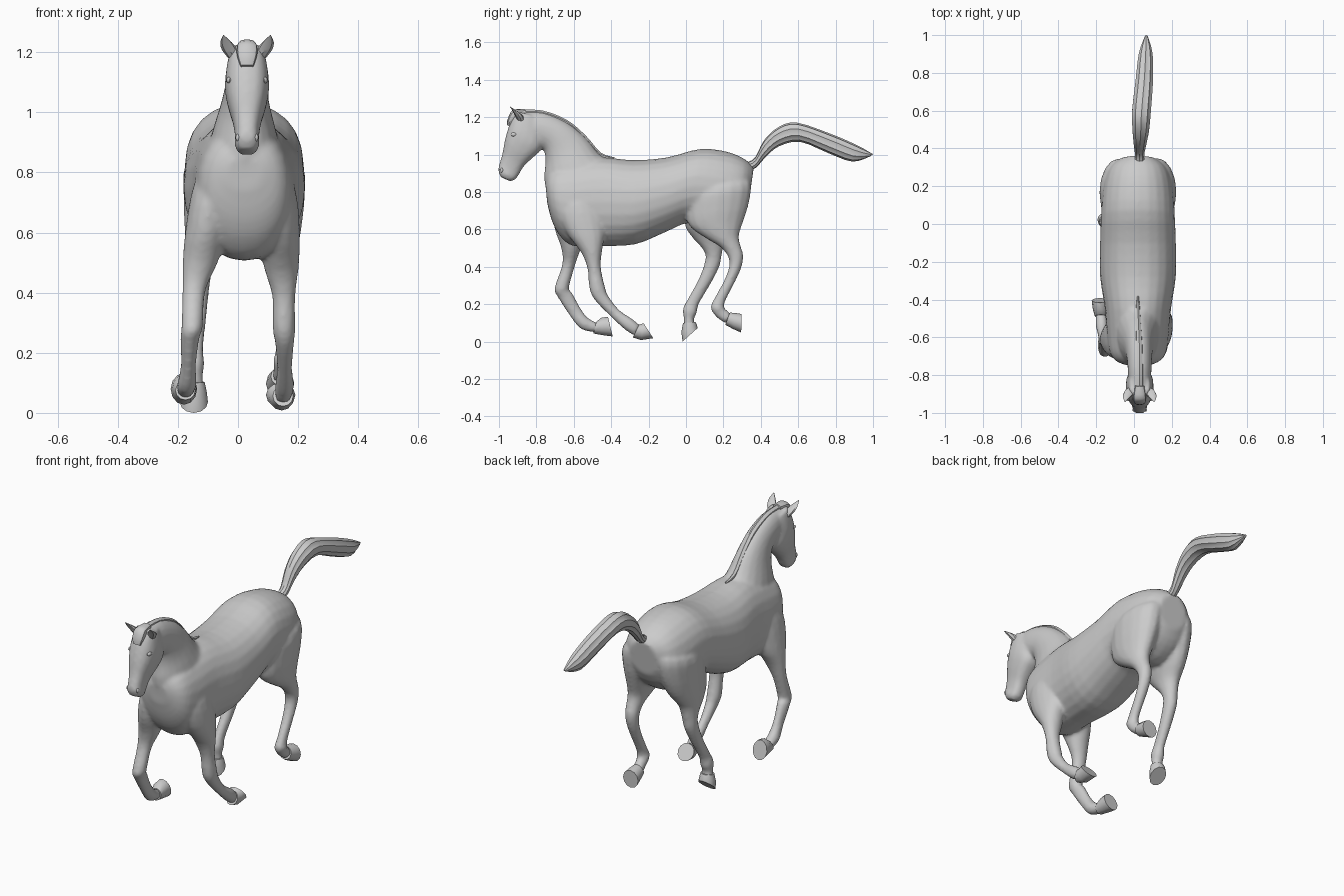
import bpy, bmesh
from math import cos, sin, pi
from mathutils import Vector


def finish(name, bm, angle=0.6):
    bmesh.ops.recalc_face_normals(bm, faces=bm.faces)
    me = bpy.data.meshes.new(name)
    bm.to_mesh(me)
    bm.free()
    ob = bpy.data.objects.new(name, me)
    bpy.context.collection.objects.link(ob)
    bpy.ops.object.select_all(action='DESELECT')
    ob.select_set(True)
    bpy.context.view_layer.objects.active = ob
    bpy.ops.object.shade_smooth_by_angle(angle=angle)
    return ob


def spline(pts, sub):
    """Catmull-Rom interpolation of number tuples."""
    out = []
    for i in range(len(pts) - 1):
        a, b = pts[max(i - 1, 0)], pts[i]
        c, d = pts[i + 1], pts[min(i + 2, len(pts) - 1)]
        for k in range(sub):
            t = k / sub
            out.append([0.5 * (2 * q + (r - p) * t + (2 * p - 5 * q + 4 * r - s) * t * t
                               + (3 * q - p - 3 * r + s) * t ** 3)
                        for p, q, r, s in zip(a, b, c, d)])
    out.append(pts[-1])
    return out


def loft(name, secs, n=16, sub=3, power=1.0, groove=0.0):
    """Each section: centre x, half width, then front/top (y, z) and back/bottom (y, z)."""
    bm = bmesh.new()
    rings = []
    for x, w, ya, za, yb, zb in spline(secs, sub):
        c = Vector((x, (ya + yb) / 2, (za + zb) / 2))
        h = Vector((0, (ya - yb) / 2, (za - zb) / 2))
        ring = []
        for k in range(n):
            a = 2 * pi * k / n
            f = 1 - groove * (k % 2)
            s = abs(sin(a)) ** power * (1 if sin(a) >= 0 else -1)
            u = abs(cos(a)) ** power * (1 if cos(a) >= 0 else -1)
            ring.append(bm.verts.new(c + h * u * f + Vector((w * s * f, 0, 0))))
        rings.append(ring)
    for r, s in zip(rings, rings[1:]):
        for k in range(n):
            bm.faces.new((r[k], r[(k + 1) % n], s[(k + 1) % n], s[k]))
    bm.faces.new(rings[0])
    bm.faces.new(rings[-1])
    return finish(name, bm)


def ball(name, loc, size):
    bm = bmesh.new()
    bmesh.ops.create_uvsphere(bm, u_segments=12, v_segments=8, radius=1)
    for v in bm.verts:
        v.co = Vector(a * b for a, b in zip(v.co, size)) + Vector(loc)
    return finish(name, bm)


CX = 0.021  # body centre line
HX = 0.03   # head centre line

# Trunk from chest to rump
trunk = loft("body", [
    (CX, .06, -.752, .85, -.742, .74), (CX, .115, -.735, .90, -.715, .64),
    (CX, .150, -.69, .94, -.67, .56), (CX, .165, -.59, .965, -.60, .510),
    (CX, .175, -.45, .985, -.45, .51), (CX, .201, -.28, .97, -.27, .52),
    (CX, .201, -.10, .985, -.11, .585), (CX, .195, .075, 1.03, .02, .635),
    (CX, .184, .22, 1.015, .18, .60), (CX, .150, .315, .975, .285, .66),
    (CX, .085, .362, .93, .335, .74)], n=24, power=.92)

# Neck
neck = loft("neck", [
    (CX, .13, -.40, .97, -.71, .68), (CX, .108, -.46, 1.0, -.757, .85),
    (.024, .081, -.535, 1.09, -.752, .955), (.028, .068, -.635, 1.172, -.758, 1.02),
    (HX, .063, -.76, 1.225, -.785, 1.04), (HX, .058, -.86, 1.23, -.83, 1.06)], n=20)

# Head
head = loft("head", [
    (HX, .054, -.905, 1.232, -.80, 1.20), (HX, .068, -.932, 1.19, -.768, 1.11),
    (HX, .074, -.953, 1.135, -.772, 1.03), (HX, .064, -.970, 1.07, -.822, .98),
    (HX, .047, -.983, 1.0, -.868, .935), (HX, .040, -.998, .95, -.896, .887),
    (HX, .041, -1.004, .915, -.914, .866), (HX, .028, -.992, .880, -.938, .856)],
    n=16, power=.78)

# Forelegs: shoulder, knee, cannon, pastern
front_right = loft("front_leg_right", [
    (.105, .045, -.62, .86, -.46, .88), (.132, .062, -.68, .73, -.45, .73),
    (.138, .068, -.65, .60, -.43, .60), (.144, .059, -.56, .475, -.446, .50),
    (.152, .039, -.526, .385, -.455, .396), (.153, .038, -.517, .285, -.428, .275),
    (.155, .032, -.487, .22, -.415, .245), (.155, .025, -.398, .128, -.360, .172),
    (.155, .032, -.325, .062, -.288, .122), (.15, .028, -.272, .028, -.245, .087)])
front_left = loft("front_leg_left", [
    (-.065, .045, -.65, .86, -.49, .88), (-.093, .062, -.71, .73, -.49, .73),
    (-.106, .070, -.705, .61, -.51, .59), (-.127, .058, -.667, .50, -.563, .49),
    (-.147, .039, -.662, .41, -.595, .40), (-.153, .036, -.704, .285, -.627, .28),
    (-.16, .032, -.684, .235, -.611, .265), (-.165, .025, -.622, .138, -.565, .182),
    (-.17, .032, -.56, .066, -.528, .13), (-.175, .028, -.48, .048, -.475, .1)])

# Hind legs: thigh, gaskin, hock, cannon, pastern
hind_right = loft("hind_leg_right", [
    (.085, .05, .08, .92, .29, .91), (.118, .098, .0, .80, .348, .85),
    (.128, .094, -.005, .70, .337, .74), (.138, .075, .02, .615, .308, .645),
    (.147, .055, .11, .55, .283, .565), (.15, .042, .19, .50, .293, .51),
    (.15, .036, .232, .43, .307, .455), (.15, .031, .210, .34, .287, .37),
    (.152, .026, .148, .225, .212, .22), (.15, .033, .131, .178, .205, .175),
    (.147, .028, .168, .125, .217, .17), (.143, .03, .215, .095, .24, .15)])
hind_left = loft("hind_leg_left", [
    (-.045, .05, .08, .92, .29, .91), (-.077, .098, .0, .80, .345, .85),
    (-.087, .094, -.01, .70, .33, .74), (-.103, .075, -.005, .615, .278, .625),
    (-.118, .055, .035, .555, .212, .54), (-.125, .042, .085, .50, .192, .465),
    (-.13, .036, .105, .447, .179, .40), (-.135, .031, .071, .342, .135, .314),
    (-.142, .026, .008, .226, .069, .20), (-.145, .034, -.018, .172, .059, .155),
    (-.147, .030, -.012, .125, .042, .118), (-.147, .034, -.014, .09, .05, .09)])

# Fuse trunk, neck, head and legs into one skin
bpy.ops.object.select_all(action='DESELECT')
for ob in (trunk, neck, head, front_right, front_left, hind_right, hind_left):
    ob.select_set(True)
bpy.context.view_layer.objects.active = trunk
bpy.ops.object.join()
trunk.modifiers.clear()
fuse = trunk.modifiers.new("fuse", 'REMESH')
fuse.mode = 'VOXEL'
fuse.voxel_size = 0.01
fuse.use_smooth_shade = True
blend = trunk.modifiers.new("blend", 'SMOOTH')
blend.factor = 0.5
blend.iterations = 6

# Mane and forelock
loft("mane", [
    (CX, .006, -.38, .985, -.40, .96), (CX, .014, -.455, 1.010, -.49, .97),
    (.024, .018, -.535, 1.100, -.58, 1.05), (.028, .020, -.635, 1.184, -.66, 1.13),
    (HX, .022, -.77, 1.236, -.77, 1.17), (HX, .022, -.90, 1.238, -.88, 1.18)], n=8)
loft("forelock", [
    (HX, .024, -.86, 1.243, -.85, 1.20), (HX, .034, -.925, 1.238, -.90, 1.19),
    (HX, .033, -.952, 1.195, -.92, 1.18), (HX, .022, -.958, 1.158, -.94, 1.15)],
    n=12, power=.75)

# Eyes, nostrils and ears
for side, tag in ((-1, "left"), (1, "right")):
    ball("eye_" + tag, (HX + side * .059, -.92, 1.107), (.010, .018, .011))
    ball("nostril_" + tag, (HX + side * .030, -.985, .916), (.008, .009, .013))
    loft("ear_" + tag, [
        (HX + side * .044, .018, -.90, 1.18, -.86, 1.18),
        (HX + side * .058, .026, -.915, 1.210, -.873, 1.208),
        (HX + side * .070, .019, -.93, 1.237, -.90, 1.230),
        (HX + side * .078, .002, -.943, 1.257, -.938, 1.255)], n=8)

# Tail with grooved strands
loft("tail", [
    (.03, .026, .33, .96, .33, .91), (.03, .026, .37, .985, .375, .93),
    (.032, .035, .42, 1.08, .425, .985), (.036, .046, .50, 1.15, .495, 1.043),
    (.04, .052, .595, 1.17, .61, 1.068), (.055, .048, .77, 1.112, .76, 1.008),
    (.062, .038, .91, 1.052, .89, .962), (.065, .008, 1.0, 1.002, .985, .99)],
    n=20, groove=.11, power=.92)

# Hooves: narrow coronet widening to a flat sole
hooves = {
    "front_hoof_right": [(.15, .034, -.285, .022, -.25, .09), (.145, .042, -.24, .008, -.228, .098),
                         (.142, .049, -.175, .018, -.228, .1)],
    "front_hoof_left": [(-.175, .033, -.495, .043, -.48, .105), (-.178, .040, -.45, .035, -.452, .128),
                        (-.18, .044, -.392, .027, -.417, .132)],
    "hind_hoof_right": [(.143, .034, .21, .09, .235, .155), (.142, .042, .25, .068, .27, .152),
                        (.14, .047, .295, .048, .298, .147)],
    "hind_hoof_left": [(-.147, .036, -.016, .10, .05, .105), (-.147, .043, -.025, .05, .058, .09),
                       (-.147, .047, -.018, .0, .062, .072)],
}
for name, secs in hooves.items():
    loft(name, secs, n=12, sub=1)
